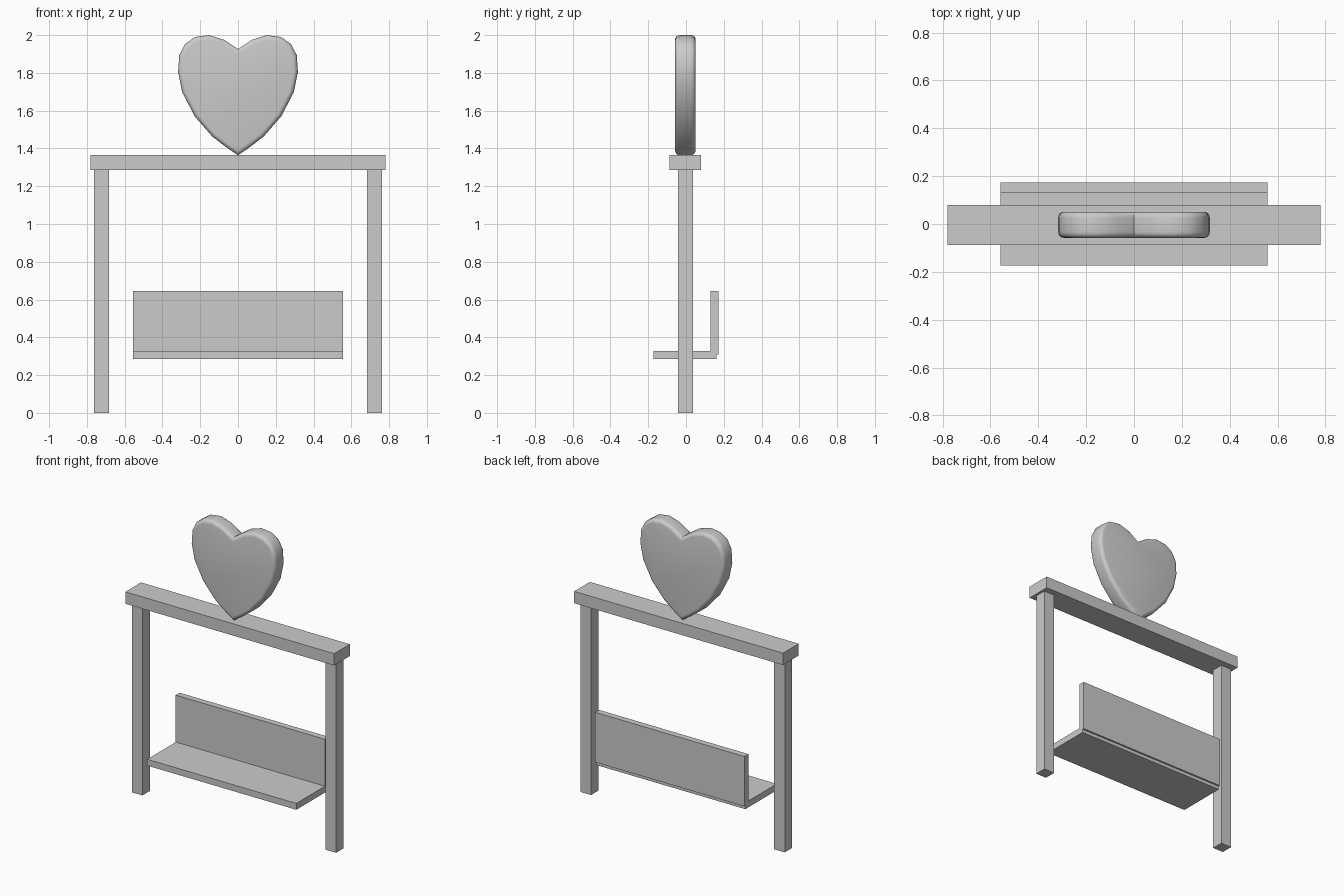
import bpy, bmesh, math

if "Cube" in bpy.data.objects:
    bpy.data.objects.remove(bpy.data.objects["Cube"])


def box(name, x, y, z):
    """Box from (min, max) ranges on each axis."""
    bm = bmesh.new()
    bmesh.ops.create_cube(bm, size=1)
    for v in bm.verts:
        for i, (lo, hi) in enumerate((x, y, z)):
            v.co[i] = hi if v.co[i] > 0 else lo
    return to_object(name, bm)


def to_object(name, bm):
    mesh = bpy.data.meshes.new(name)
    bm.to_mesh(mesh)
    bm.free()
    ob = bpy.data.objects.new(name, mesh)
    bpy.context.collection.objects.link(ob)
    return ob


# Frame: two posts and a top beam
box("left_post", (-0.763, -0.684), (-0.043, 0.036), (0, 1.286))
box("right_post", (0.684, 0.763), (-0.043, 0.036), (0, 1.286))
box("top_beam", (-0.78, 0.78), (-0.088, 0.079), (1.286, 1.366))

# Bench: seat plank and backrest overhanging the rear edge slightly
box("seat", (-0.557, 0.557), (-0.173, 0.162), (0.285, 0.328))
box("backrest", (-0.557, 0.557), (0.131, 0.173), (0.308, 0.645))

# Heart: half profile from notch to tip, mirrored, extruded, rims rounded
half = [(0, 1.926), (0.074, 1.975), (0.153, 2.0), (0.227, 1.99),
        (0.28, 1.953), (0.311, 1.894), (0.317, 1.804), (0.295, 1.697),
        (0.229, 1.57), (0.135, 1.462), (0.06, 1.405), (0, 1.364)]
outline = half + [(-x, z) for x, z in half[-2:0:-1]]
front, back = -0.058, 0.051
bm = bmesh.new()
face = bm.faces.new([bm.verts.new((x, front, z)) for x, z in outline])
ext = bmesh.ops.extrude_face_region(bm, geom=[face], use_keep_orig=True)
for v in ext["geom"]:
    if isinstance(v, bmesh.types.BMVert):
        v.co.y = back
bmesh.ops.recalc_face_normals(bm, faces=bm.faces)
rims = [e for e in bm.edges if abs(e.verts[0].co.y - e.verts[1].co.y) < 1e-5]
bmesh.ops.bevel(bm, geom=rims, offset=0.024, segments=4, profile=0.5,
                affect='EDGES', clamp_overlap=True)
heart = to_object("heart", bm)
bpy.context.view_layer.objects.active = heart
heart.select_set(True)
bpy.ops.object.shade_smooth_by_angle(angle=math.radians(40))
